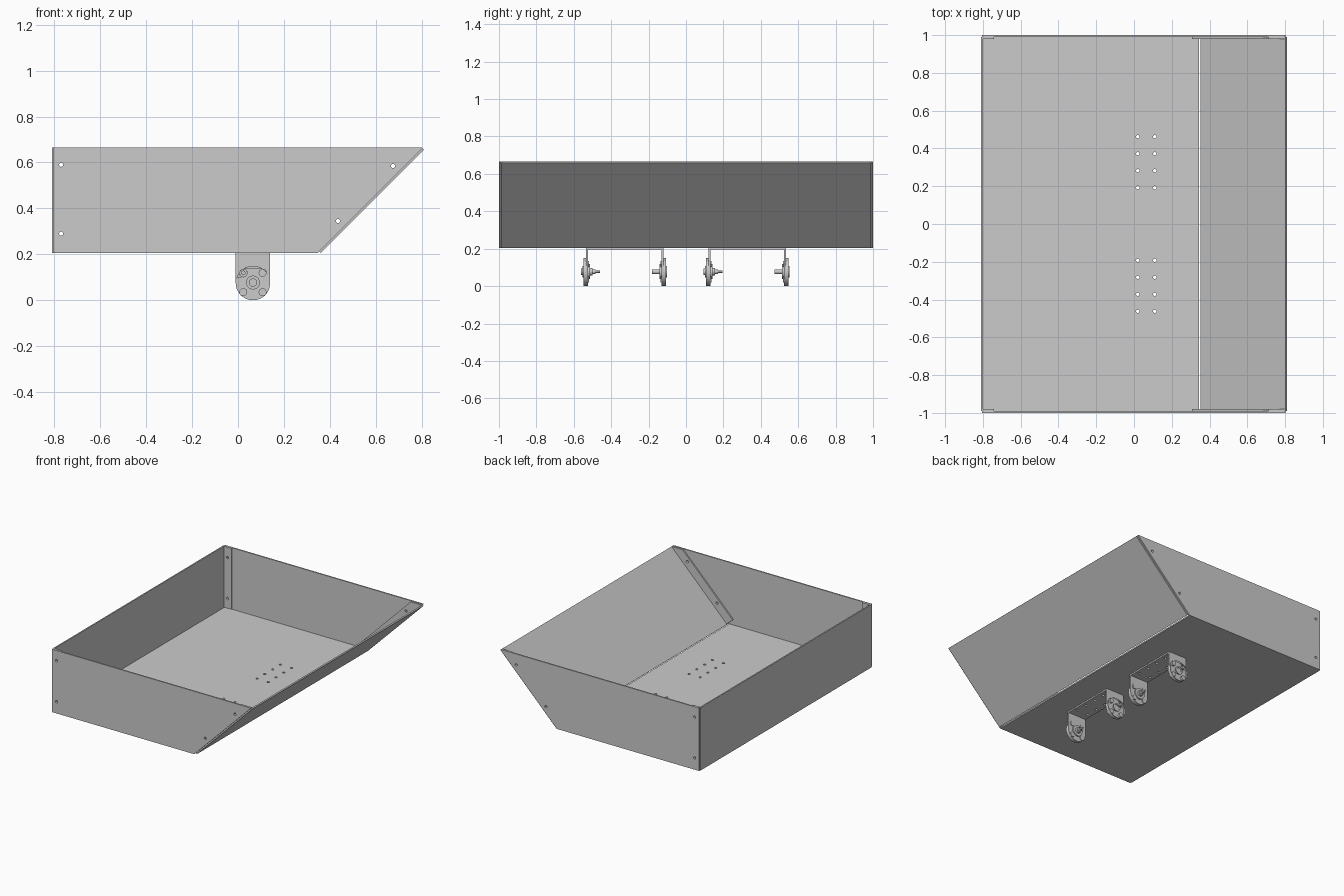
import bpy, bmesh
from math import sin, cos, pi

if "Cube" in bpy.data.objects:
    bpy.data.objects.remove(bpy.data.objects["Cube"])


def circle(cx, cy, r, n=24):
    return [(cx + r * cos(2 * pi * i / n), cy + r * sin(2 * pi * i / n)) for i in range(n)]


def plate(name, plane, outline, holes, lo, hi):
    """Flat sheet with holes; plane 'XZ' is extruded along y, 'XY' along z."""
    cu = bpy.data.curves.new(name, 'CURVE')
    cu.dimensions = '2D'
    cu.fill_mode = 'BOTH'
    cu.extrude = (hi - lo) / 2
    for loop in [outline] + holes:
        sp = cu.splines.new('POLY')
        sp.points.add(len(loop) - 1)
        for p, (u, v) in zip(sp.points, loop):
            p.co = (u, v, 0, 1)
        sp.use_cyclic_u = True
    tmp = bpy.data.objects.new(name + "_tmp", cu)
    bpy.context.collection.objects.link(tmp)
    dg = bpy.context.evaluated_depsgraph_get()
    me = bpy.data.meshes.new_from_object(tmp.evaluated_get(dg))
    bpy.data.objects.remove(tmp)
    mid = (lo + hi) / 2
    bm = bmesh.new()
    bm.from_mesh(me)
    for v in bm.verts:
        u, w, d = v.co
        v.co = (u, d + mid, w) if plane == 'XZ' else (u, w, d + mid)
    bmesh.ops.remove_doubles(bm, verts=bm.verts, dist=1e-5)
    bmesh.ops.recalc_face_normals(bm, faces=bm.faces)
    bm.to_mesh(me)
    bm.free()
    me.name = name
    ob = bpy.data.objects.new(name, me)
    bpy.context.collection.objects.link(ob)
    bpy.ops.object.select_all(action='DESELECT')
    ob.select_set(True)
    bpy.context.view_layer.objects.active = ob
    bpy.ops.object.shade_smooth_by_angle(angle=pi / 6)
    return ob


def rect(x0, x1, y0, y1):
    return [(x0, y0), (x1, y0), (x1, y1), (x0, y1)]


T = 0.01                      # sheet thickness
Z0, ZT = 0.205, 0.665         # tray bottom and rim
HX, HZ = 0.065, 0.077         # wheel axle position
bolt_holes_y = [s * 0.3275 + d for s in (-1, 1) for d in (-0.135, -0.045, 0.045, 0.135)]

# Tray floor with mounting holes
plate("tray_floor", 'XY', rect(-0.805, 0.343, -0.99, 0.99),
      [circle(x, y, 0.009) for y in bolt_holes_y for x in (0.02, 0.11)], Z0, Z0 + T)

# Back wall and slanted front panel
plate("back_wall", 'XZ', rect(-0.81, -0.80, Z0, ZT), [], -0.99, 0.99)
plate("slanted_panel", 'XZ', [(0.36, 0.205), (0.81, 0.655), (0.803, 0.662), (0.353, 0.212)],
      [], -0.99, 0.99)

# Side walls and the riveted corner tabs folded in from the end panels
back_holes = [circle(-0.77, z, 0.009) for z in (0.29, 0.59)]
slant_holes = [circle(0.435, 0.345, 0.009), circle(0.675, 0.585, 0.009)]
side = [(-0.805, Z0), (0.346, Z0), (0.803, 0.662), (0.80, ZT), (-0.805, ZT)]
back_tab = rect(-0.805, -0.74, Z0 + T + 0.004, ZT)
slant_tab = [(0.355, 0.214), (0.803, 0.662), (0.713, 0.662), (0.308, 0.257)]
for s, label in ((-1, "front"), (1, "rear")):
    for part, outline, holes, a, b in (
            ("side_wall", side, back_holes + slant_holes, 0.99, 1.0),
            ("back_tab", back_tab, back_holes, 0.979, 0.989),
            ("slant_tab", slant_tab, slant_holes, 0.979, 0.989)):
        plate(f"{label}_{part}", 'XZ', outline, holes, min(s * a, s * b), max(s * a, s * b))

# Two hanging brackets, each a channel with two rounded legs and a bearing on every leg
R = 0.075
arc = [(HX + R * cos(a), R + R * sin(a)) for a in [-pi + pi * i / 24 for i in range(25)]]
leg = arc + [(HX + R, Z0), (HX - R, Z0)]
screws = [(HX + i * 0.042, HZ + k * 0.042) for i in (-1, 1) for k in (-1, 1)]
screw_holes = [circle(x, z, 0.017) for x, z in screws]
axle_hole = [circle(HX, HZ, 0.02)]


def stack(name, s, yface, parts):
    """Round parts along an axle; offsets run outwards from the leg's outer face."""
    for part, outline, holes, a, b in parts:
        ya, yb = yface + s * a, yface + s * b
        plate(f"{name}_{part}", 'XZ', outline, holes, min(ya, yb), max(ya, yb))


for side_sign, label in ((-1, "front"), (1, "rear")):
    cy = side_sign * 0.3275
    plate(f"{label}_bracket_top", 'XY', rect(HX - R, HX + R, cy - 0.196, cy + 0.196),
          [circle(x, cy + d, 0.009) for d in (-0.135, -0.045, 0.045, 0.135) for x in (0.02, 0.11)],
          Z0 - T, Z0)
    for s, end in ((-1, "near"), (1, "far")):
        name = f"{label}_{end}"
        yface = cy + s * 0.2065
        stack(name, s, yface, [
            ("leg", leg, axle_hole + screw_holes, -T, 0),
            ("bearing_disc", circle(HX, R, R, 48), axle_hole + screw_holes, 0, 0.015),
            ("bearing_flange", circle(HX, HZ, 0.04, 32), axle_hole, -0.02, -T),
            ("bearing_ring", circle(HX, HZ, 0.03, 32), axle_hole, 0.015, 0.019)])
        for i, (x, z) in enumerate(screws):
            stack(f"{name}_screw_{i}", s, yface, [
                ("shank", circle(x, z, 0.010, 16), [], -0.016, 0.012),
                ("nut", circle(x, z, 0.019, 6), [], -0.016, -T)])
        # The near leg carries a through bolt, the far leg a plain stub shaft
        if s < 0:
            stack(name, s, yface, [
                ("bolt_head", circle(HX, HZ, 0.018), [], -0.02, 0.027),
                ("bolt_collar", circle(HX, HZ, 0.021, 32), [], -0.034, -0.02),
                ("bolt_neck", circle(HX, HZ, 0.012), [], -0.05, -0.034),
                ("bolt_tip", circle(HX, HZ, 0.006, 16), [], -0.075, -0.05)])
        else:
            stack(name, s, yface, [("stub_shaft", circle(HX, HZ, 0.013), [], -0.06, 0.012)])
